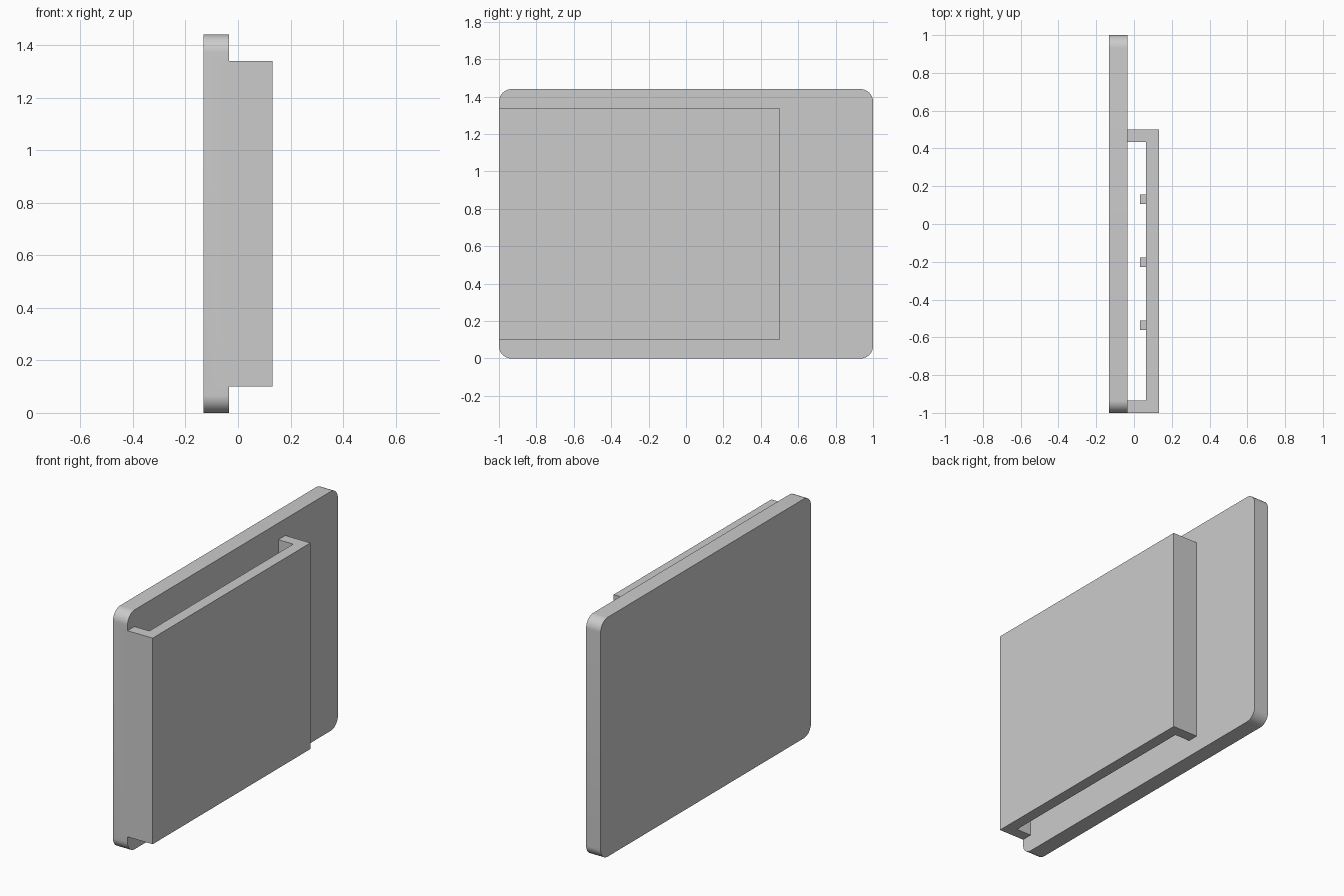
import bpy, bmesh, math

if "Cube" in bpy.data.objects:
    bpy.data.objects.remove(bpy.data.objects["Cube"])

X0, XP, XI, X1 = -0.132, -0.035, 0.064, 0.132   # plate back, plate front, cover inside, cover outside
HEIGHT, RADIUS, WALL = 1.44, 0.067, 0.066


def extrude(name, points, offset):
    """Make a solid by extruding a closed profile along offset."""
    bm = bmesh.new()
    face = bm.faces.new([bm.verts.new(p) for p in points])
    top = bmesh.ops.extrude_face_region(bm, geom=[face])["geom"]
    bmesh.ops.translate(bm, vec=offset, verts=[v for v in top if isinstance(v, bmesh.types.BMVert)])
    bmesh.ops.recalc_face_normals(bm, faces=bm.faces)
    mesh = bpy.data.meshes.new(name)
    bm.to_mesh(mesh)
    bm.free()
    obj = bpy.data.objects.new(name, mesh)
    bpy.context.collection.objects.link(obj)
    return obj


# Back plate with rounded corners
outline = []
corners = [(1, 1, 0), (-1, 1, 90), (-1, -1, 180), (1, -1, 270)]
for sy, sz, start in corners:
    for i in range(13):
        a = math.radians(start + 90 * i / 12)
        outline.append((X0,
                        sy * (1 - RADIUS) + RADIUS * math.cos(a),
                        HEIGHT / 2 + sz * (HEIGHT / 2 - RADIUS) + RADIUS * math.sin(a)))
plate = extrude("back_plate", outline, (XP - X0, 0, 0))

# Channel-shaped cover, open at top and bottom, sunk slightly into the plate
Y0, Y1, Z0, Z1 = -1.0, 0.5, 0.1, 1.34
XS = XP - 0.03
channel = [(XS, Y0), (X1, Y0), (X1, Y1), (XS, Y1),
           (XS, Y1 - WALL), (XI, Y1 - WALL), (XI, Y0 + WALL), (XS, Y0 + WALL)]
cover = extrude("channel_cover", [(x, y, Z0) for x, y in channel], (0, 0, Z1 - Z0))

# Fuse the cover to the plate so flush sides become one surface
union = plate.modifiers.new("fuse_cover", "BOOLEAN")
union.operation = "UNION"
union.solver = "EXACT"
union.object = cover
bpy.context.view_layer.objects.active = plate
plate.select_set(True)
bpy.ops.object.modifier_apply(modifier=union.name)
bpy.data.objects.remove(cover, do_unlink=True)
bpy.ops.object.shade_smooth_by_angle(angle=math.radians(30))

# Inner grip ribs on the hidden side of the cover
for i in range(3):
    y = 0.13 - i / 3
    rib = [(0.031, y - 0.025, 0.2), (XI, y - 0.025, 0.2), (XI, y + 0.025, 0.2), (0.031, y + 0.025, 0.2)]
    extrude(f"grip_rib_{i + 1}", rib, (0, 0, HEIGHT - 0.4))
